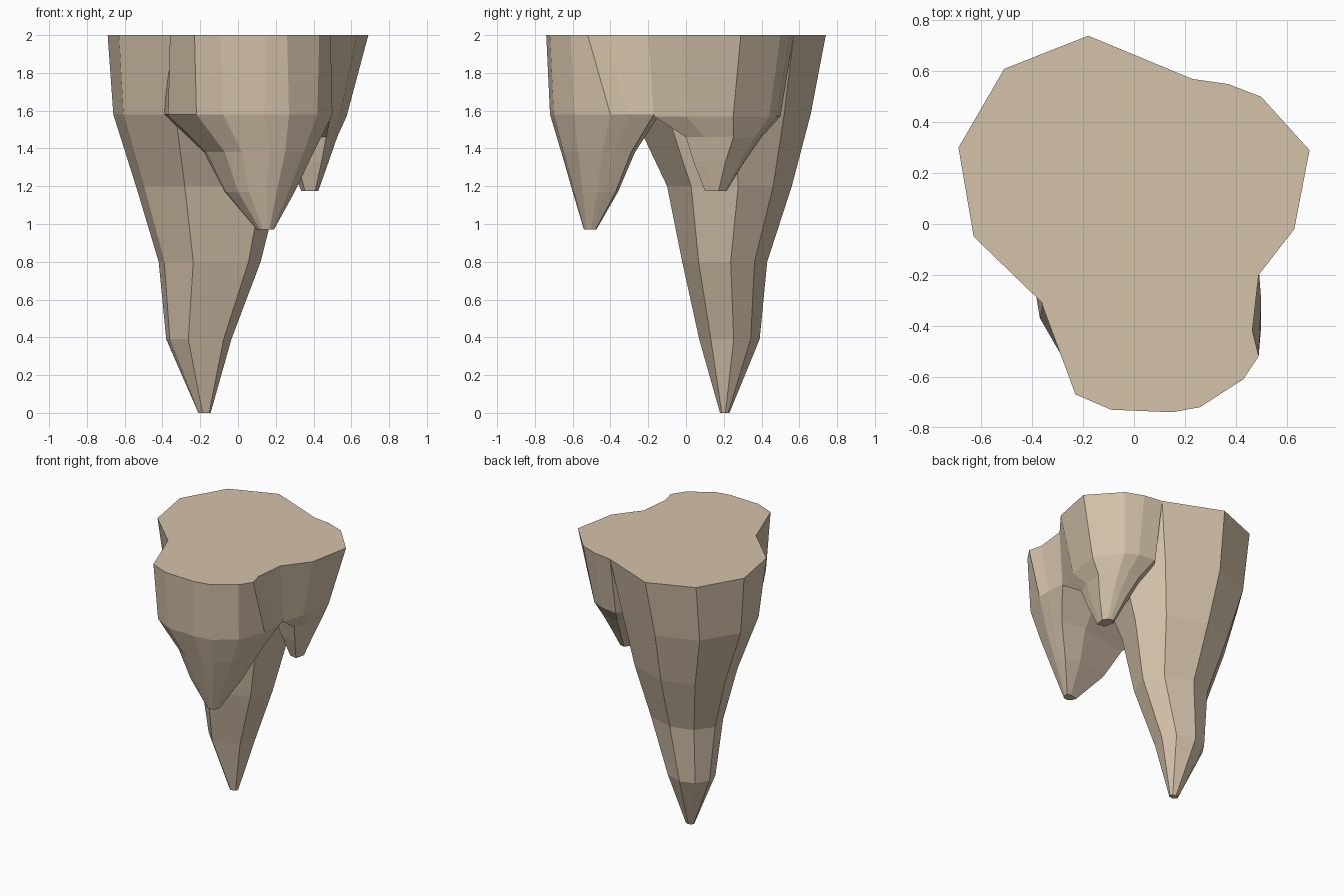
import bpy
import bmesh

# Remove the default object
default_cube = bpy.data.objects.get("Cube")
if default_cube:
    bpy.data.objects.remove(default_cube, do_unlink=True)


def make_material(name, color):
    material = bpy.data.materials.new(name)
    material.use_nodes = True
    material.diffuse_color = color
    shader = next(node for node in material.node_tree.nodes if node.type == "BSDF_PRINCIPLED")
    shader.inputs["Base Color"].default_value = color
    shader.inputs["Roughness"].default_value = 0.9
    return material


def fit_outline(outline, left, right, front, back):
    """Stretch the outline so that it fills the given rectangle."""
    xs = [point[0] for point in outline]
    ys = [point[1] for point in outline]
    scale_x = (right - left) / (max(xs) - min(xs))
    scale_y = (back - front) / (max(ys) - min(ys))
    return [(left + (x - min(xs)) * scale_x, front + (y - min(ys)) * scale_y)
            for x, y in outline]


def make_spike(name, top_outline, low_outline, levels, material):
    """Loft from the top outline down through levels of (height, left, right, front, back)."""
    bm = bmesh.new()
    rings = [[bm.verts.new((x, y, 2)) for x, y in top_outline]]
    for height, *bounds in levels:
        rings.append([bm.verts.new((x, y, height))
                      for x, y in fit_outline(low_outline, *bounds)])
    count = len(top_outline)
    for upper, lower in zip(rings, rings[1:]):
        for i in range(count):
            following = (i + 1) % count
            bm.faces.new((upper[i], upper[following], lower[following], lower[i]))
    bm.faces.new(rings[0])
    bm.faces.new(rings[-1])
    bmesh.ops.recalc_face_normals(bm, faces=bm.faces[:])
    mesh = bpy.data.meshes.new(name)
    bm.to_mesh(mesh)
    bm.free()
    mesh.materials.append(material)
    spike = bpy.data.objects.new(name, mesh)
    bpy.context.scene.collection.objects.link(spike)
    return spike


stone = make_material("sandy stone", (0.66, 0.54, 0.4, 1))

# Long main spike at the back
main_outline = [(-.63, -.05), (-.32, -.4), (.27, -.18), (.4, .25),
                (.23, .57), (-.18, .74), (-.51, .61), (-.69, .3)]
main_levels = [
    (1.58, -.66, .31, -.28, .66),
    (1.2, -.54, .22, -.1, .56),
    (.8, -.42, .12, -.02, .43),
    (.39, -.38, -.035, .07, .39),
    (0, -.21, -.145, .18, .23),
]
# Its top corner is tucked in behind the front spike
main_top = [(-.34, -.33) if point == main_outline[1] else point for point in main_outline]
make_spike("main_spike", main_top, main_outline, main_levels, stone)

# Medium spike at the front, with a slightly wider waist than its top
front_top = [(-.23, -.67), (-.09, -.73), (.15, -.74), (.26, -.72), (.43, -.61),
             (.49, -.52), (.465, -.42), (.49, -.2), (.2, 0), (-.36, -.22), (-.36, -.32)]
front_low = [(-.22, -.63), (-.08, -.71), (.14, -.72), (.27, -.7), (.42, -.59),
             (.5, -.4), (.5, -.3), (.49, -.17), (.2, -.14), (-.39, -.25), (-.37, -.37)]
front_levels = [
    (1.58, -.39, .5, -.72, -.14),
    (1.38, -.18, .4, -.66, -.27),
    (1.17, -.07, .3, -.6, -.36),
    (.97, .1, .19, -.54, -.475),
]
make_spike("front_spike", front_top, front_low, front_levels, stone)

# Short spike on the left side
side_top = [(.49, -.2), (.63, -.02), (.69, .29), (.5, .5), (.37, .55),
            (.23, .57), (0, .3), (.2, -.1)]
side_low = [(.49, -.17), (.54, 0), (.575, .25), (.45, .44), (.36, .48),
            (.23, .5), (.1, .3), (.2, -.1)]
side_levels = [
    (1.57, .1, .575, -.17, .5),
    (1.46, .2, .525, 0, .4),
    (1.33, .27, .48, .04, .31),
    (1.175, .335, .425, .1, .215),
]
make_spike("side_spike", side_top, side_low, side_levels, stone)
